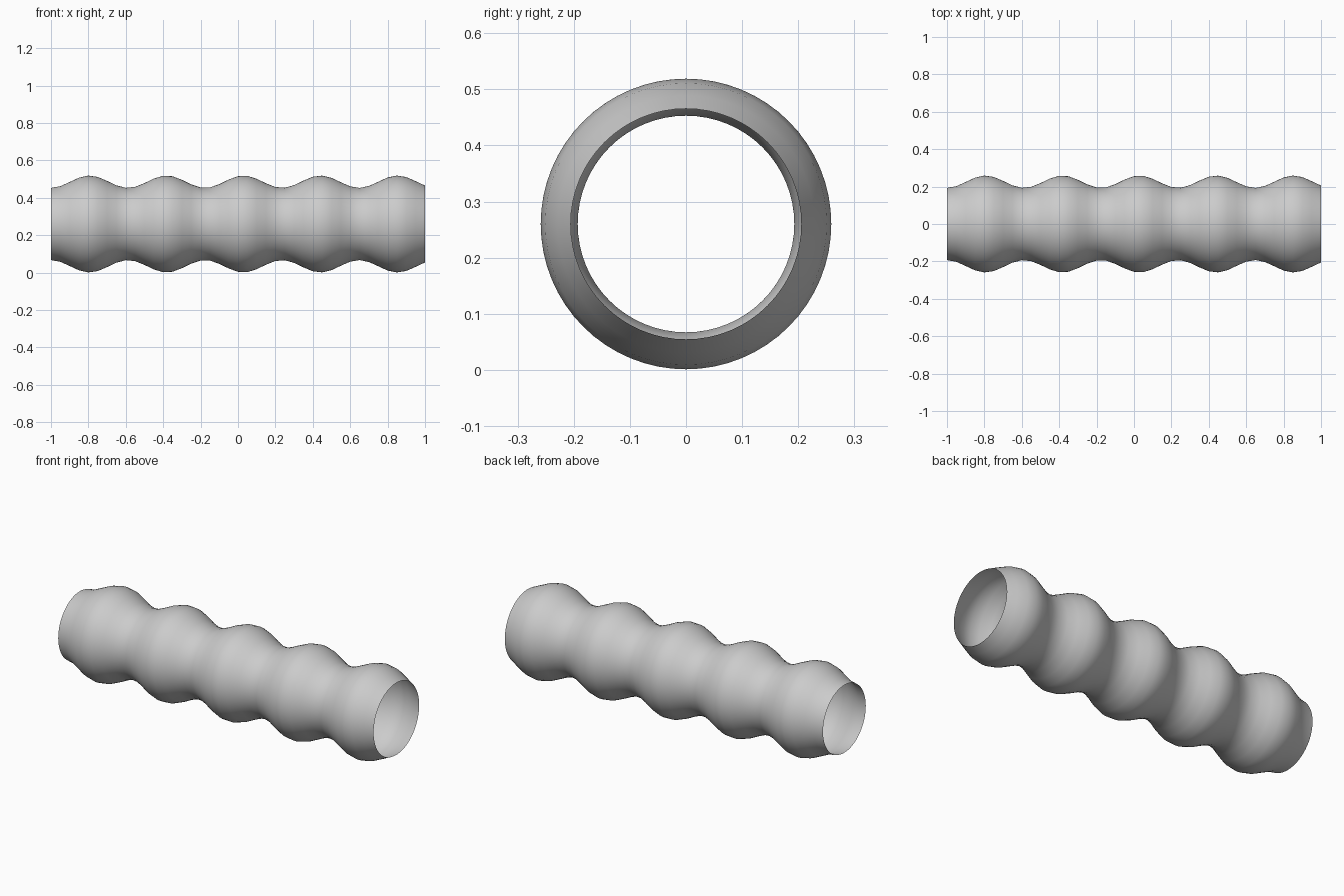
import bpy, bmesh, math

if "Cube" in bpy.data.objects:
    bpy.data.objects.remove(bpy.data.objects["Cube"])

LENGTH, RINGS, SIDES = 2.0, 40, 64
MEAN, AMP, PERIOD, AXIS_Z = 0.226, 0.033, 0.4118, 0.26

bm = bmesh.new()

# Rings along x whose radius follows a wave, starting in a trough
rings = []
for i in range(RINGS + 1):
    d = LENGTH * i / RINGS
    r = MEAN - AMP * math.cos(2 * math.pi * d / PERIOD)
    rings.append([bm.verts.new((d - LENGTH / 2,
                                r * math.cos(2 * math.pi * k / SIDES),
                                AXIS_Z + r * math.sin(2 * math.pi * k / SIDES)))
                  for k in range(SIDES)])

# Single open-ended skin between rings
for a, b in zip(rings, rings[1:]):
    for k in range(SIDES):
        n = (k + 1) % SIDES
        bm.faces.new((a[k], a[n], b[n], b[k])).smooth = True

# Make the normals point away from the axis
bm.normal_update()
bm.faces.ensure_lookup_table()
f = bm.faces[0]
c = f.calc_center_median()
if f.normal.y * c.y + f.normal.z * (c.z - AXIS_Z) < 0:
    bmesh.ops.reverse_faces(bm, faces=bm.faces[:])

mesh = bpy.data.meshes.new("corrugated_tube")
bm.to_mesh(mesh)
bm.free()
tube = bpy.data.objects.new("corrugated_tube", mesh)
bpy.context.collection.objects.link(tube)
